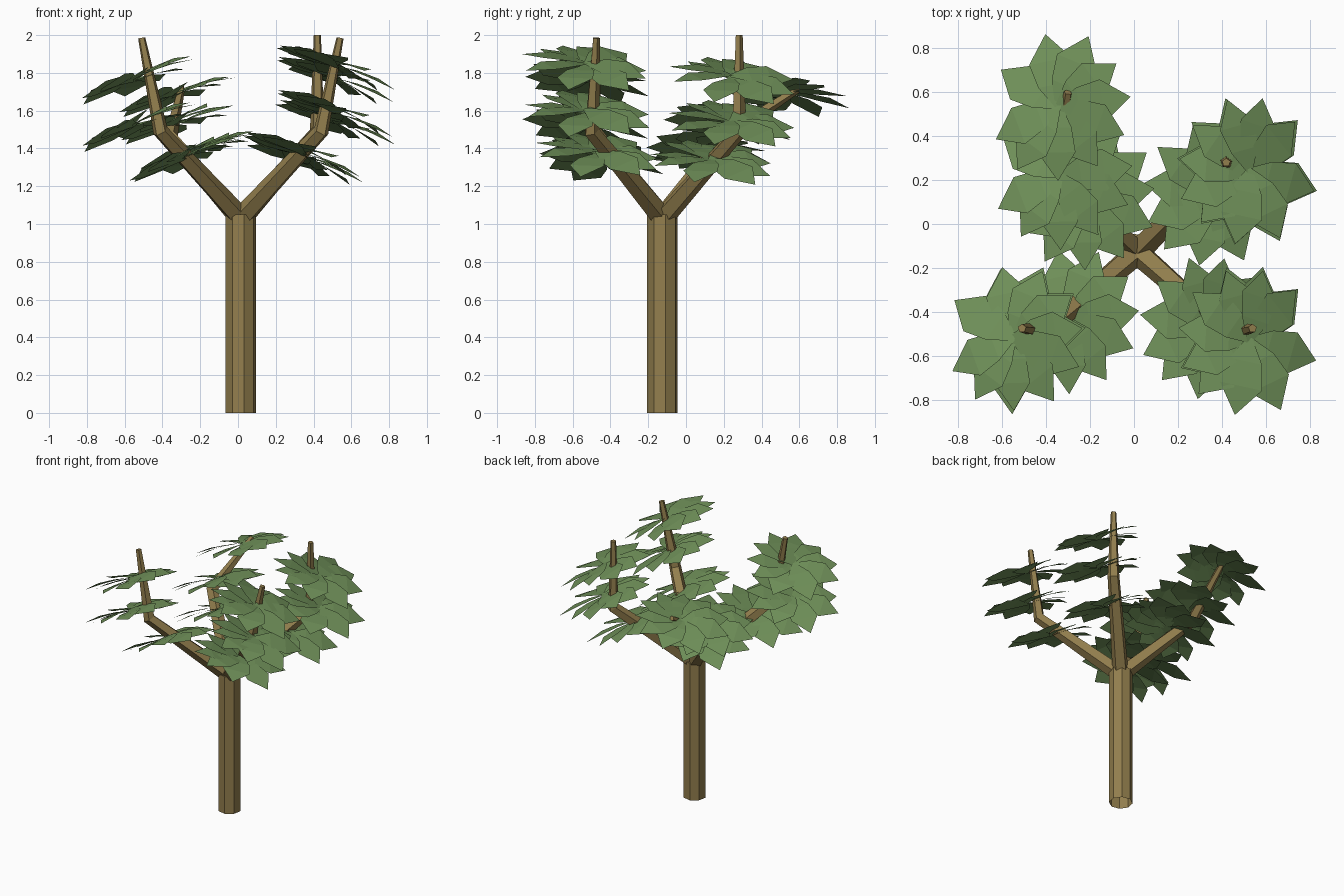
import bpy, bmesh, math, random
from mathutils import Vector, Matrix

if "Cube" in bpy.data.objects:
    bpy.data.objects.remove(bpy.data.objects["Cube"])

random.seed(4)


def material(name, color):
    m = bpy.data.materials.new(name)
    m.diffuse_color = (*color, 1)
    m.use_nodes = True
    m.node_tree.nodes["Principled BSDF"].inputs["Base Color"].default_value = m.diffuse_color
    return m


BARK = material("bark", (0.29, 0.21, 0.075))
GREEN = material("leaf_green", (0.16, 0.28, 0.10))


def finish(bm, name, mat):
    me = bpy.data.meshes.new(name)
    bm.to_mesh(me)
    bm.free()
    me.materials.append(mat)
    ob = bpy.data.objects.new(name, me)
    bpy.context.collection.objects.link(ob)
    return ob


def limb(name, points, radii, sides, turn=0.0):
    """Flat-sided tapering tube through a few points, open at the bottom."""
    bm = bmesh.new()
    pts = [Vector(p) for p in points]
    rings = []
    for i, p in enumerate(pts):
        d = (pts[min(i + 1, len(pts) - 1)] - pts[max(i - 1, 0)]).normalized()
        rot = Vector((0, 0, 1)).rotation_difference(d)
        ring = []
        for k in range(sides):
            a = turn + 2 * math.pi * k / sides
            ring.append(bm.verts.new(
                p + rot @ Vector((math.cos(a), math.sin(a), 0)) * radii[i]))
        rings.append(ring)
    for lo, hi in zip(rings, rings[1:]):
        for k in range(sides):
            j = (k + 1) % sides
            bm.faces.new((lo[k], lo[j], hi[j], hi[k]))
    bm.faces.new(rings[-1])
    return finish(bm, name, BARK)


# half outline of a leaf: distance along, half width, height
LEAF = [(-0.01, 0.012, 0.006), (0.10, 0.075, 0.014), (0.215, 0.098, 0.01)]
TIP = (0.345, 0.0, -0.012)


def add_leaf(bm, mat):
    left = [bm.verts.new(mat @ Vector((x, w, z))) for x, w, z in LEAF]
    right = [bm.verts.new(mat @ Vector((x, -w, z))) for x, w, z in LEAF]
    tip = bm.verts.new(mat @ Vector(TIP))
    for i in range(2):
        bm.faces.new((right[i], right[i + 1], left[i + 1], left[i]))
    bm.faces.new((right[2], tip, left[2]))


# leaf directions in degrees, for the right and the left side of the tree
RIGHT_ANGLES = (-13, 45, 77, 107, 142, 172, 203, 227, 259, 297)
LEFT_ANGLES = (34, 66, 101, 147, 204, 234, 268, 302, 335, 5)


def rosette(name, center, tilt):
    """Ring of overlapping leaves, tipped down outwards and slightly back."""
    bm = bmesh.new()
    base = (Matrix.Translation(center) @ Matrix.Rotation(math.radians(-7), 4, 'X')
            @ Matrix.Rotation(math.radians(tilt), 4, 'Y'))
    for a in (RIGHT_ANGLES if tilt > 0 else LEFT_ANGLES):
        m = (base @ Matrix.Rotation(math.radians(a), 4, 'Z')
             @ Matrix.Translation((0, 0, random.uniform(-0.012, 0.014)))
             @ Matrix.Rotation(math.radians(10), 4, 'X')
             @ Matrix.Scale(random.uniform(0.95, 1.02), 4))
        add_leaf(bm, m)
    return finish(bm, name, GREEN)


# trunk
limb("trunk", [(0.015, -0.125, 0), (0.015, -0.125, 1.05)], [0.082, 0.082], 8, 0.2)

# branches: elbow, tip, tilt, and rosette centres from top to bottom
BRANCHES = {
    "front_left": ((-0.41, -0.49, 1.49), (-0.51, -0.475, 1.985), -21,
                   [(-0.545, -0.52, 1.76), (-0.545, -0.52, 1.515), (-0.29, -0.44, 1.345)]),
    "front_right": ((0.44, -0.50, 1.49), (0.54, -0.475, 1.985), 21,
                    [(0.52, -0.53, 1.835), (0.52, -0.53, 1.59), (0.35, -0.47, 1.37)]),
    "back_right": ((0.42, 0.28, 1.49), (0.42, 0.28, 2.0), 21,
                   [(0.52, 0.24, 1.77), (0.52, 0.24, 1.53), (0.36, 0.13, 1.325)]),
    "back_left": ((-0.36, 0.20, 1.46), (-0.30, 0.60, 1.72), -18,
                  [(-0.34, 0.535, 1.675), (-0.33, 0.22, 1.53), (-0.22, 0.12, 1.385)]),
}
for name, (elbow, tip, tilt, centers) in BRANCHES.items():
    start = Vector((0.015, -0.125, 1.03))
    out = Vector(elbow) - start
    limb(name + "_branch", [start + out * 0.04, elbow, tip],
         [0.058, 0.043, 0.02], 5, 0.3)
    for i, c in enumerate(centers):
        rosette(f"{name}_leaves_{i + 1}", c, tilt)
